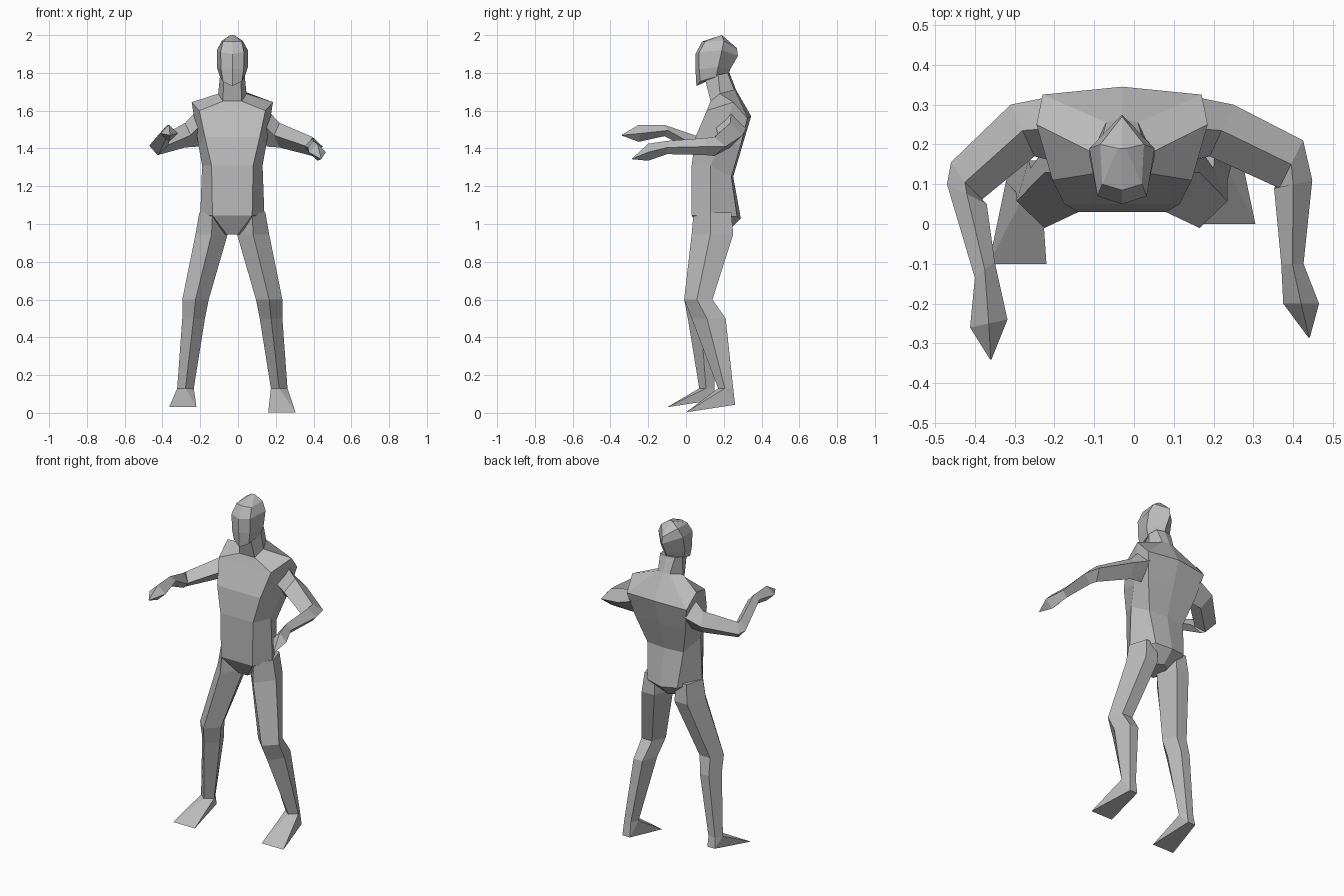
import bpy
import bmesh
from mathutils import Vector

default_cube = bpy.data.objects.get("Cube")
if default_cube:
    bpy.data.objects.remove(default_cube, do_unlink=True)

MIDLINE = -.03  # the body stands slightly off the origin
LEFT, RIGHT = 1, -1

# One plain grey for the whole figure
grey = bpy.data.materials.new("plain grey")
grey.use_nodes = True
grey_colour = (.5, .5, .5, 1)
grey.diffuse_color = grey_colour
grey.node_tree.nodes["Principled BSDF"].inputs["Base Color"].default_value = grey_colour


def finish(name, bm):
    """Clean the mesh and place it in the scene as a flat-shaded object."""
    bmesh.ops.remove_doubles(bm, verts=bm.verts[:], dist=.0005)
    bmesh.ops.recalc_face_normals(bm, faces=bm.faces[:])
    mesh = bpy.data.meshes.new(name)
    bm.to_mesh(mesh)
    bm.free()
    mesh.materials.append(grey)
    body_part = bpy.data.objects.new(name, mesh)
    body_part.location.x = MIDLINE
    bpy.context.collection.objects.link(body_part)
    return body_part


def loft(name, rings):
    """Skin a closed tube over a list of equally long point rings."""
    bm = bmesh.new()
    loops = [[bm.verts.new(point) for point in ring] for ring in rings]
    for lower, upper in zip(loops, loops[1:]):
        for i in range(len(lower)):
            j = (i + 1) % len(lower)
            bm.faces.new((lower[i], lower[j], upper[j], upper[i]))
    bm.faces.new(loops[0])
    bm.faces.new(loops[-1])
    return finish(name, bm)


def hull(name, points):
    """Wrap a convex skin around a few points."""
    bm = bmesh.new()
    for point in points:
        bm.verts.new(point)
    result = bmesh.ops.convex_hull(bm, input=bm.verts[:])
    loose = set(result["geom_interior"] + result["geom_unused"])
    bmesh.ops.delete(bm, geom=[v for v in loose if isinstance(v, bmesh.types.BMVert)],
                     context="VERTS")
    return finish(name, bm)


def level(front, side, back, spine, nose=None):
    """Symmetric body ring: half of it is given, the other half is mirrored."""
    half = [front, side, back] if back else [front, side]
    mirrored = [(-x, y, z) for x, y, z in reversed(half)]
    ring = half + [(0, *spine)] + mirrored
    return ring + [(0, *nose)] if nose else ring


# Torso and neck, from the crotch upward
loft("torso", [
    level(front=(.03, .09, .945), side=(.05, .14, .945), back=(.04, .2, .96), spine=(.22, .96)),
    level(front=(.105, .03, 1.045), side=(.17, .13, 1.04), back=(.1, .27, 1.04), spine=(.29, 1.03)),
    level(front=(.11, .03, 1.31), side=(.16, .13, 1.31), back=(.12, .24, 1.25), spine=(.25, 1.25)),
    level(front=(.145, .05, 1.46), side=(.18, .18, 1.42), back=(.17, .29, 1.42), spine=(.3, 1.42)),
    level(front=(.175, .11, 1.6), side=(.215, .25, 1.645), back=(.2, .325, 1.56), spine=(.345, 1.57)),
    level(front=(.05, .13, 1.65), side=(.075, .18, 1.69), back=(.04, .255, 1.71), spine=(.265, 1.71)),
    level(front=(.045, .1, 1.77), side=(.065, .17, 1.79), back=(.05, .22, 1.8), spine=(.23, 1.8)),
])

# Head, from the jaw to the crown
crown = (0, .19, 2)
loft("head", [
    level(nose=(.055, 1.73), front=(.05, .075, 1.755), side=(.065, .16, 1.78), back=None, spine=(.225, 1.79)),
    level(nose=(.05, 1.82), front=(.06, .07, 1.82), side=(.082, .17, 1.83), back=None, spine=(.235, 1.82)),
    level(nose=(.05, 1.9), front=(.062, .07, 1.91), side=(.082, .19, 1.92), back=None, spine=(.275, 1.89)),
    level(nose=(.085, 1.966), front=(.05, .1, 1.965), side=(.055, .2, 1.97), back=None, spine=(.27, 1.93)),
]  + [[(x * .01, *crown[1:]) for x in (1, 1, 0, -1, -1, 0)]])


def leg_ring(side, out, y, z, width, depth):
    """Five-sided leg section: a shin ridge in front and a flat back."""
    outline = [(0, -1), (1, -.1), (.5, 1), (-.5, 1), (-1, -.1)]
    return [(side * (out + width * u), y + depth * v, z) for u, v in outline]


def build_leg(label, side, ankle_y, calf_y, calf_depth, sole):
    ankle = leg_ring(side, out=.248, y=ankle_y, z=.13, width=.044, depth=.04)
    loft(label + "_leg", [
        leg_ring(side, out=.105, y=.14, z=1.06, width=.07, depth=.1),
        leg_ring(side, out=.11, y=.14, z=.945, width=.085, depth=.11),
        leg_ring(side, out=.195, y=.065, z=.6, width=.07, depth=.075),
        leg_ring(side, out=.205, y=calf_y, z=.5, width=.06, depth=calf_depth),
        ankle,
    ])
    # Wedge foot: ankle, narrow raised heel and wide flat toes
    heel = [(side * x, ankle_y + .05, sole + .04) for x in (.225, .275)]
    toes = [(side * x, ankle_y - .21, sole) for x in (.19, .335)]
    hull(label + "_foot", ankle + heel + toes)


build_leg("left", LEFT, ankle_y=.21, calf_y=.12, calf_depth=.09, sole=.003)
build_leg("right", RIGHT, ankle_y=.11, calf_y=.085, calf_depth=.075, sole=.03)


def arm_ring(side, centre, across, height):
    """Diamond arm section around a centre, given its horizontal half-axis."""
    middle = Vector((side * centre[0], centre[1], centre[2]))
    sideways = Vector((side * across[0], across[1], 0))
    upward = Vector((0, 0, height))
    return [middle + sideways, middle + upward, middle - sideways, middle - upward]


def build_arm(label, side, joints):
    shoulder = [
        dict(centre=(.18, .24, 1.51), across=(0, .08), height=.1),
        dict(centre=(.25, .235, 1.47), across=(.03, .065), height=.065),
    ]
    loft(label + "_arm", [arm_ring(side, **joint) for joint in shoulder + joints])


# Each arm lists elbow, forearm, wrist, knuckles and fingertip
build_arm("left", LEFT, [
    dict(centre=(.425, .15, 1.41), across=(.03, .06), height=.05),
    dict(centre=(.43, .1, 1.41), across=(.048, .01), height=.045),
    dict(centre=(.428, -.1, 1.405), across=(.028, 0), height=.035),
    dict(centre=(.45, -.2, 1.38), across=(.045, 0), height=.045),
    dict(centre=(.47, -.285, 1.345), across=(.002, 0), height=.002),
])
build_arm("right", RIGHT, [
    dict(centre=(.395, .105, 1.41), across=(.035, .05), height=.045),
    dict(centre=(.39, .075, 1.415), across=(.05, .025), height=.045),
    dict(centre=(.345, -.115, 1.495), across=(.025, -.02), height=.03),
    dict(centre=(.335, -.25, 1.48), across=(.047, -.01), height=.045),
    dict(centre=(.33, -.34, 1.47), across=(.002, 0), height=.002),
])
